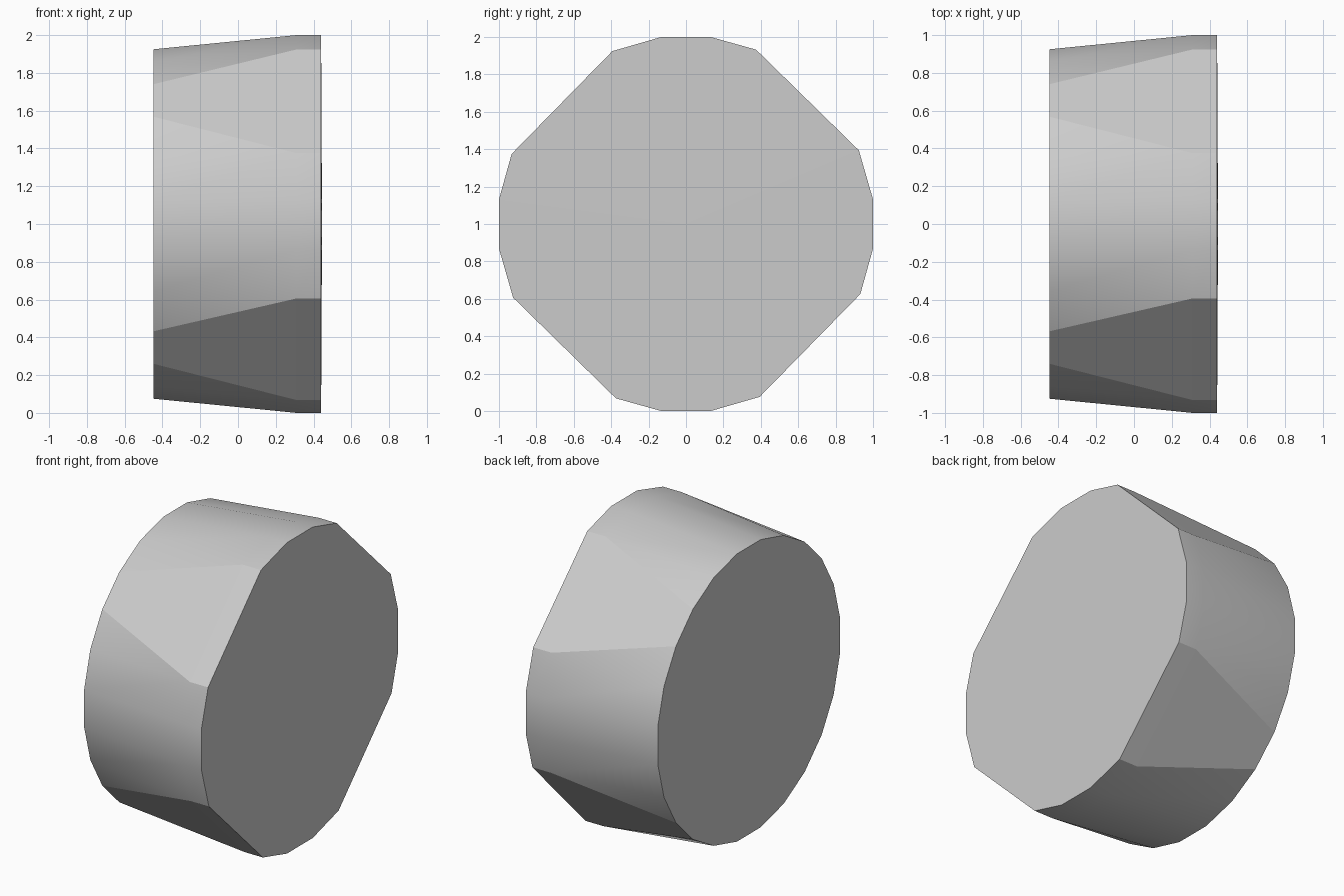
import bpy, bmesh, math

cube = bpy.data.objects.get("Cube")
if cube:
    bpy.data.objects.remove(cube, do_unlink=True)

# Main dimensions
BACK_X, SHOULDER_X, FRONT_X, TIP_X = -0.447, 0.31, 0.44, 0.445
BACK_R, FRONT_R = 0.933, 1.0086
TWIST = -0.6            # slight turn of the flattened corners, in degrees

grey = bpy.data.materials.new("plain grey")
grey.use_nodes = True
colour = (0.6, 0.6, 0.6, 1)
grey.diffuse_color = colour
grey.node_tree.nodes["Principled BSDF"].inputs["Base Color"].default_value = colour

bm = bmesh.new()


def point(x, radius, angle):
    a = math.radians(angle)
    return bm.verts.new((x, radius * math.sin(a), 1 + radius * math.cos(a)))


# Round back ring; the front rings skip two points per quarter to leave flats
back = [point(BACK_X, BACK_R, 15 * i - 22.5) for i in range(24)]


def flattened_ring(x):
    ring = []
    for quarter in range(4):
        for step in range(4):
            corner = step in (0, 3)
            angle = 90 * quarter + 15 * step - 22.5
            radius = FRONT_R - 0.004 if corner else FRONT_R
            ring.append(point(x, radius, angle + (TWIST if corner else 0)))
    return ring


shoulder = flattened_ring(SHOULDER_X)
front = flattened_ring(FRONT_X)
tip = bm.verts.new((TIP_X, 0, 1))


def side(*verts, smooth=True):
    bm.faces.new(verts).smooth = smooth


for q in range(4):
    s, b = 4 * q, 6 * q
    # Rounded tapered wall
    for k in range(3):
        side(back[b + k], back[b + k + 1], shoulder[s + k + 1], shoulder[s + k])
    # Flat corner with a triangle blending it into the wall on each side
    end, start = shoulder[s + 3], shoulder[(s + 4) % 16]
    side(back[b + 3], back[b + 4], end)
    side(back[b + 4], back[b + 5], start, end, smooth=False)
    side(back[b + 5], back[(b + 6) % 24], start)

# Straight front band and very shallow front cap
for i in range(16):
    j = (i + 1) % 16
    side(shoulder[i], shoulder[j], front[j], front[i], smooth=i % 4 != 3)
    side(front[i], front[j], tip, smooth=False)

# Flat back cap
side(*back, smooth=False)

bmesh.ops.recalc_face_normals(bm, faces=bm.faces)
for edge in bm.edges:
    if edge.calc_face_angle(0) > math.radians(29):
        edge.smooth = False

mesh = bpy.data.meshes.new("tapered_knob")
bm.to_mesh(mesh)
bm.free()
mesh.materials.append(grey)
knob = bpy.data.objects.new("tapered_knob", mesh)
bpy.context.collection.objects.link(knob)
